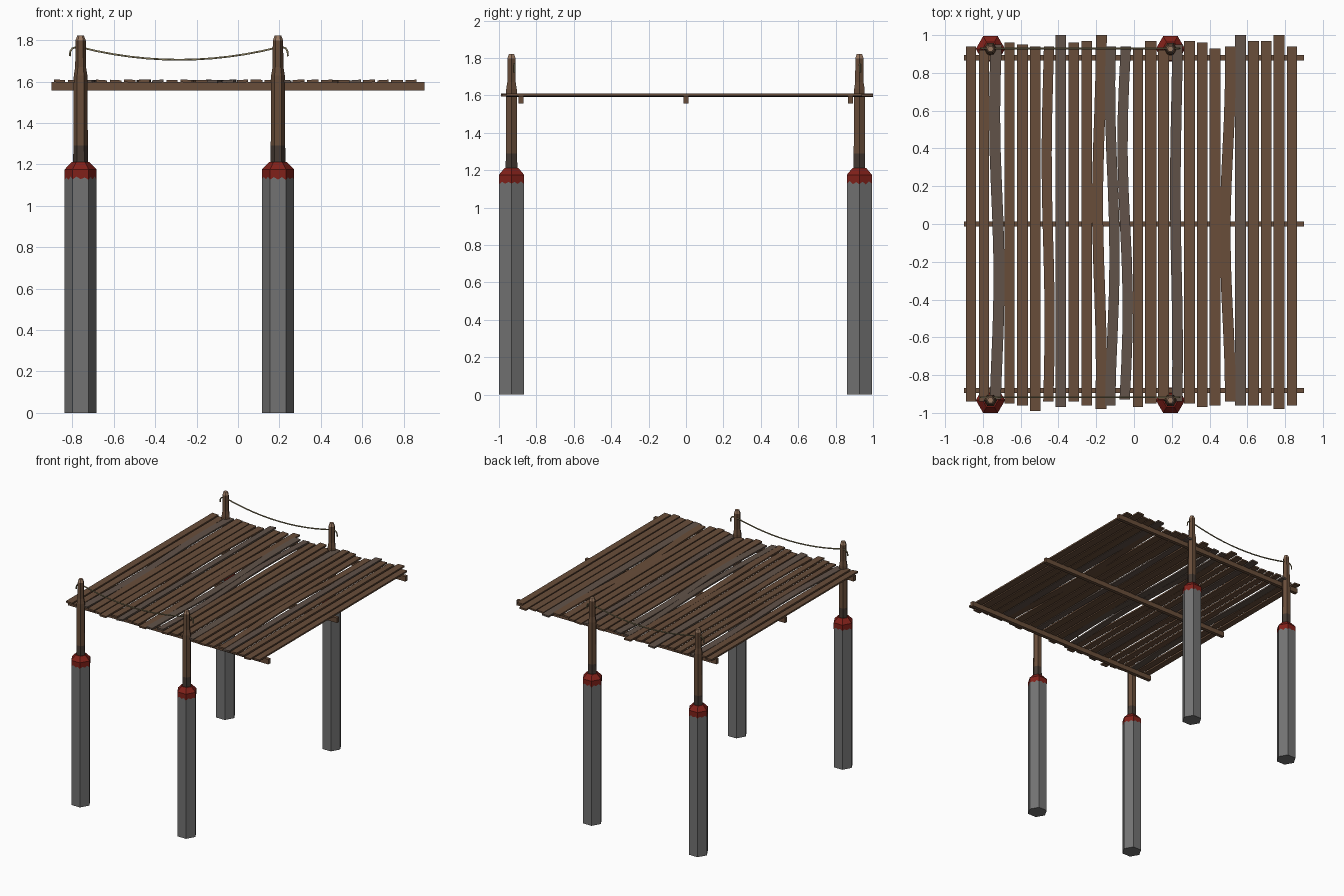
import bpy, bmesh, math, random
from mathutils import Vector

if "Cube" in bpy.data.objects:
    bpy.data.objects.remove(bpy.data.objects["Cube"])

random.seed(4)


def material(name, r, g, b):
    m = bpy.data.materials.new(name)
    m.diffuse_color = (r, g, b, 1)
    m.use_nodes = True
    m.node_tree.nodes["Principled BSDF"].inputs["Base Color"].default_value = m.diffuse_color
    return m


WOOD = material("wood", 0.14, 0.075, 0.042)
GREY_WOOD = material("weathered_wood", 0.12, 0.085, 0.066)
DARK = material("wet_wood", 0.06, 0.042, 0.032)
TIP = material("worn_tip", 0.32, 0.19, 0.12)
RED = material("red_paint", 0.22, 0.015, 0.01)
STONE = material("grey_pile", 0.17, 0.17, 0.17)
ROPE = material("rope", 0.25, 0.21, 0.11)


def finish(bm, name, mats, loc=(0, 0, 0)):
    bmesh.ops.recalc_face_normals(bm, faces=bm.faces)
    me = bpy.data.meshes.new(name)
    bm.to_mesh(me)
    bm.free()
    for m in mats:
        me.materials.append(m)
    ob = bpy.data.objects.new(name, me)
    ob.location = loc
    bpy.context.collection.objects.link(ob)
    return ob


def bridge(bm, rings, close_bottom=True, mat_ids=None):
    """Skin a stack of vertex rings."""
    vs = [[bm.verts.new(p) for p in ring] for ring in rings]
    n = len(vs[0])
    for k, (a, b) in enumerate(zip(vs, vs[1:])):
        for i in range(n):
            f = bm.faces.new((a[i], a[(i + 1) % n], b[(i + 1) % n], b[i]))
            f.material_index = mat_ids[k] if mat_ids else 0
    if close_bottom:
        bm.faces.new(vs[0][::-1])
    top = bm.faces.new(vs[-1])
    top.material_index = mat_ids[-1] if mat_ids else 0


def hexagon(r, z, split=1):
    """Hexagon with corners on the x axis; each side may be split."""
    c = [Vector((r * math.cos(i * math.pi / 3), r * math.sin(i * math.pi / 3), z)) for i in range(6)]
    return [c[i].lerp(c[(i + 1) % 6], j / split) for i in range(6) for j in range(split)]


def box(name, x0, x1, y0, y1, z0, z1, mat):
    bm = bmesh.new()
    bridge(bm, [[(x0, y0, z), (x1, y0, z), (x1, y1, z), (x0, y1, z)] for z in (z0, z1)])
    return finish(bm, name, [mat])


# Piles, painted caps and poles
POST_X = (-0.76, 0.193)
POST_Y = {"front": -0.933, "back": 0.927}
for side, y in POST_Y.items():
    for n, x in enumerate(POST_X, 1):
        bm = bmesh.new()
        bridge(bm, [hexagon(0.0765, 0), hexagon(0.0765, 1.172)])
        finish(bm, f"{side}_pile_{n}", [STONE], (x, y, 0))

        bm = bmesh.new()
        ragged = hexagon(0.0775, 1.13, 4)
        for i, p in enumerate(ragged):
            p.z += (0.009 if i % 2 else -0.004) + random.uniform(-0.003, 0.003)
        bridge(bm, [ragged, hexagon(0.0775, 1.175, 4), hexagon(0.042, 1.212, 4)], False)
        finish(bm, f"{side}_painted_cap_{n}", [RED], (x, y, 0))

        bm = bmesh.new()
        profile = [(0.036, 1.20), (0.035, 1.29), (0.033, 1.63), (0.026, 1.67), (0.025, 1.798), (0.016, 1.822)]
        bridge(bm, [hexagon(r, z) for r, z in profile], True, [0, 1, 1, 1, 2, 2])
        finish(bm, f"{side}_pole_{n}", [DARK, WOOD, TIP], (x, y, 0))

# Sagging ropes with short hanging ends
for side, y in (("front", -0.917), ("back", 0.93)):
    xa, xb = POST_X
    pts = [(xa - 0.052, 1.722), (xa - 0.05, 1.745), (xa - 0.04, 1.76), (xa - 0.02, 1.767)]
    for i in range(13):
        t = i / 12
        pts.append((xa + (xb - xa) * t, 1.765 - 0.06 * (1 - (2 * t - 1) ** 2)))
    pts += [(xb + 0.02, 1.767), (xb + 0.038, 1.76), (xb + 0.046, 1.745), (xb + 0.048, 1.722)]
    cu = bpy.data.curves.new(f"{side}_rope", "CURVE")
    cu.dimensions = "3D"
    cu.bevel_depth = 0.005
    cu.bevel_resolution = 1
    cu.use_fill_caps = True
    sp = cu.splines.new("POLY")
    sp.points.add(len(pts) - 1)
    for p, (px, pz) in zip(sp.points, pts):
        p.co = (px, y, pz, 1)
    cu.materials.append(ROPE)
    bpy.context.collection.objects.link(bpy.data.objects.new(f"{side}_rope", cu))

# Three beams under the deck
for name, y in (("front_beam", -0.882), ("middle_beam", 0), ("back_beam", 0.88)):
    box(name, -0.9, 0.9, y - 0.014, y + 0.014, 1.556, 1.597, WOOD)

# Deck planks: front and back ends in hundredths
FRONT = [94, 94, 93, 95, 96, 99, 94, 97, 94, 96, 98, 96, 93, 97, 95, 93, 94, 95, 97, 96, 94, 96, 96, 96, 98, 96]
BACK = [94, 92, 95, 96, 95, 94, 94, 100, 96, 97, 100, 94, 94, 93, 97, 92, 95, 97, 96, 93, 94, 100, 97, 97, 100, 94]
WARP = {2: 0.012, 6: -0.008, 10: 0.010, 11: -0.012, 12: -0.014, 16: 0.006, 20: -0.014}
GREY = {2, 7, 11, 12, 16, 21}
for i, (f, b) in enumerate(zip(FRONT, BACK)):
    x = -0.862 + i * 1.698 / 25
    y0, y1 = -f / 100, b / 100
    half = 0.0275 + random.uniform(-0.001, 0.002)
    warp = WARP.get(i, 0)
    steps = 10 if warp else 1
    roll = random.uniform(-0.08, 0.08)
    lift = random.uniform(0, 0.002)
    rings = []
    for s in range(steps + 1):
        y = y0 + (y1 - y0) * s / steps
        dx = warp * math.sin(3.6 * y + 0.6 + i) if warp else 0
        ring = []
        for u, z in ((-1, 1.594), (1, 1.594), (1, 1.607), (-1, 1.607)):
            ring.append((x + dx + u * half, y, z + lift + u * half * roll))
        rings.append(ring)
    bm = bmesh.new()
    bridge(bm, rings)
    finish(bm, f"deck_plank_{i + 1}", [GREY_WOOD if i in GREY else WOOD])
